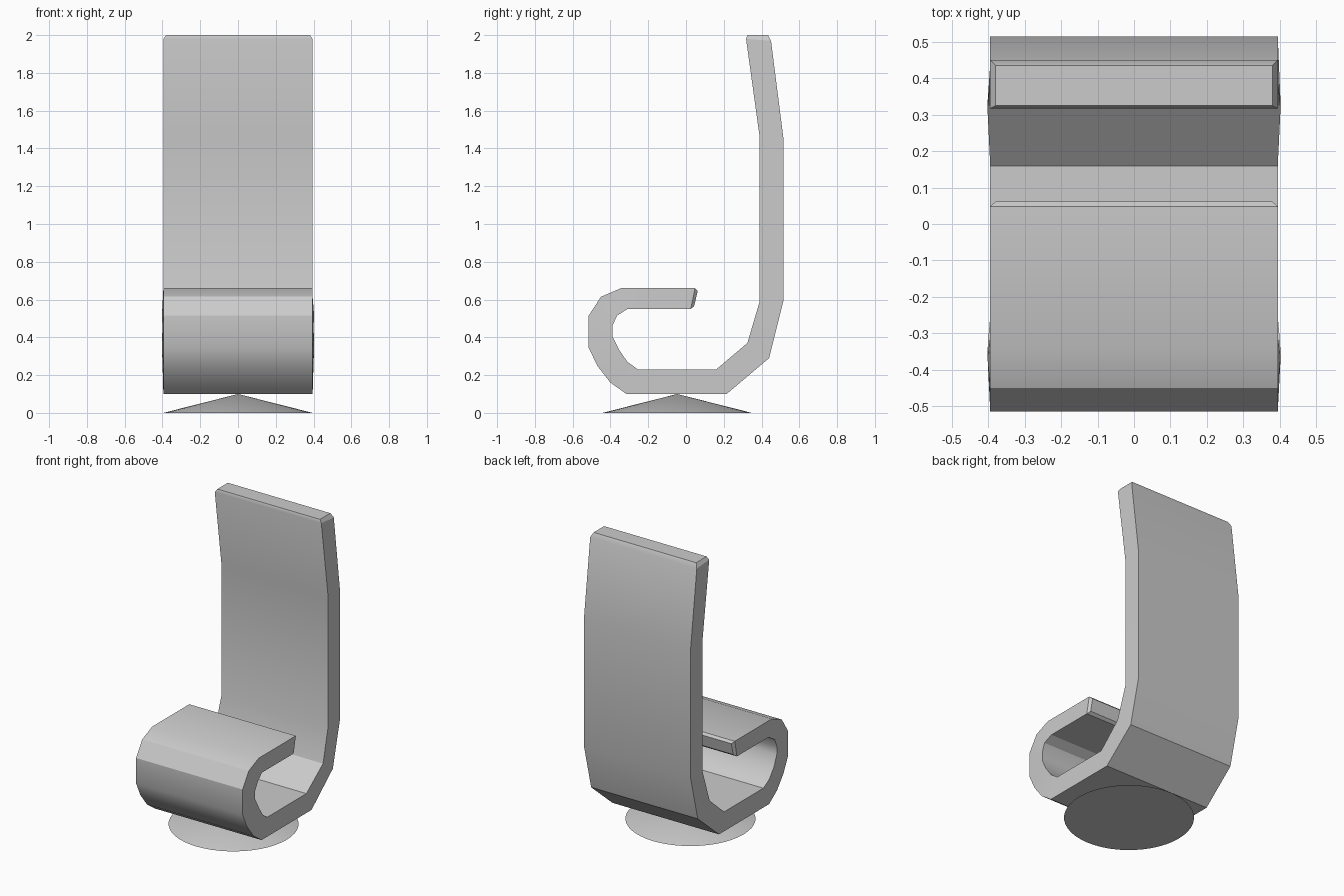
import bpy, bmesh

if "Cube" in bpy.data.objects:
    bpy.data.objects.remove(bpy.data.objects["Cube"])

grey = bpy.data.materials.new("plain grey")
grey.diffuse_color = (0.6, 0.6, 0.6, 1)
grey.use_nodes = True
grey.node_tree.nodes["Principled BSDF"].inputs["Base Color"].default_value = grey.diffuse_color


def finish(bm, name):
    bmesh.ops.recalc_face_normals(bm, faces=bm.faces)
    mesh = bpy.data.meshes.new(name)
    bm.to_mesh(mesh)
    bm.free()
    mesh.materials.append(grey)
    ob = bpy.data.objects.new(name, mesh)
    bpy.context.collection.objects.link(ob)
    bpy.ops.object.select_all(action='DESELECT')
    ob.select_set(True)
    bpy.context.view_layer.objects.active = ob
    bpy.ops.object.shade_smooth_by_angle(angle=0.52)
    return ob


# curled strip: outer (y, z), inner (y, z), outer half width, inner half width
sections = [
    (0.435, 2.0, 0.325, 2.0, 0.38, 0.38),
    (0.45, 1.97, 0.318, 1.98, 0.395, 0.395),
    (0.515, 1.46, 0.39, 1.46, 0.395, 0.395),
    (0.515, 0.59, 0.39, 0.59, 0.395, 0.395),
    (0.44, 0.29, 0.325, 0.37, 0.395, 0.403),
    (0.215, 0.10, 0.16, 0.23, 0.395, 0.395),
    (-0.315, 0.10, -0.255, 0.23, 0.395, 0.395),
    (-0.40, 0.16, -0.31, 0.27, 0.395, 0.40),
    (-0.47, 0.25, -0.355, 0.335, 0.395, 0.403),
    (-0.515, 0.345, -0.39, 0.405, 0.395, 0.40),
    (-0.515, 0.515, -0.39, 0.46, 0.395, 0.40),
    (-0.45, 0.615, -0.365, 0.515, 0.395, 0.403),
    (-0.345, 0.66, -0.31, 0.55, 0.395, 0.395),
    (0.048, 0.66, 0.025, 0.55, 0.395, 0.395),
    (0.062, 0.645, 0.043, 0.565, 0.38, 0.38),
]
bm = bmesh.new()
rings = []
for oy, oz, iy, iz, wo, wi in sections:
    rings.append([bm.verts.new(p) for p in
                  ((-wo, oy, oz), (wo, oy, oz), (wi, iy, iz), (-wi, iy, iz))])
for a, b in zip(rings, rings[1:]):
    for i in range(4):
        j = (i + 1) % 4
        bm.faces.new((a[i], a[j], b[j], b[i]))
bm.faces.new(rings[0])
bm.faces.new(rings[-1])
finish(bm, "curled_strip")

# shallow cone foot
bm = bmesh.new()
bmesh.ops.create_cone(bm, cap_ends=True, segments=48, radius1=0.395,
                      radius2=0, depth=0.1)
bmesh.ops.translate(bm, verts=bm.verts, vec=(0, -0.047, 0.05))
finish(bm, "cone_foot")
